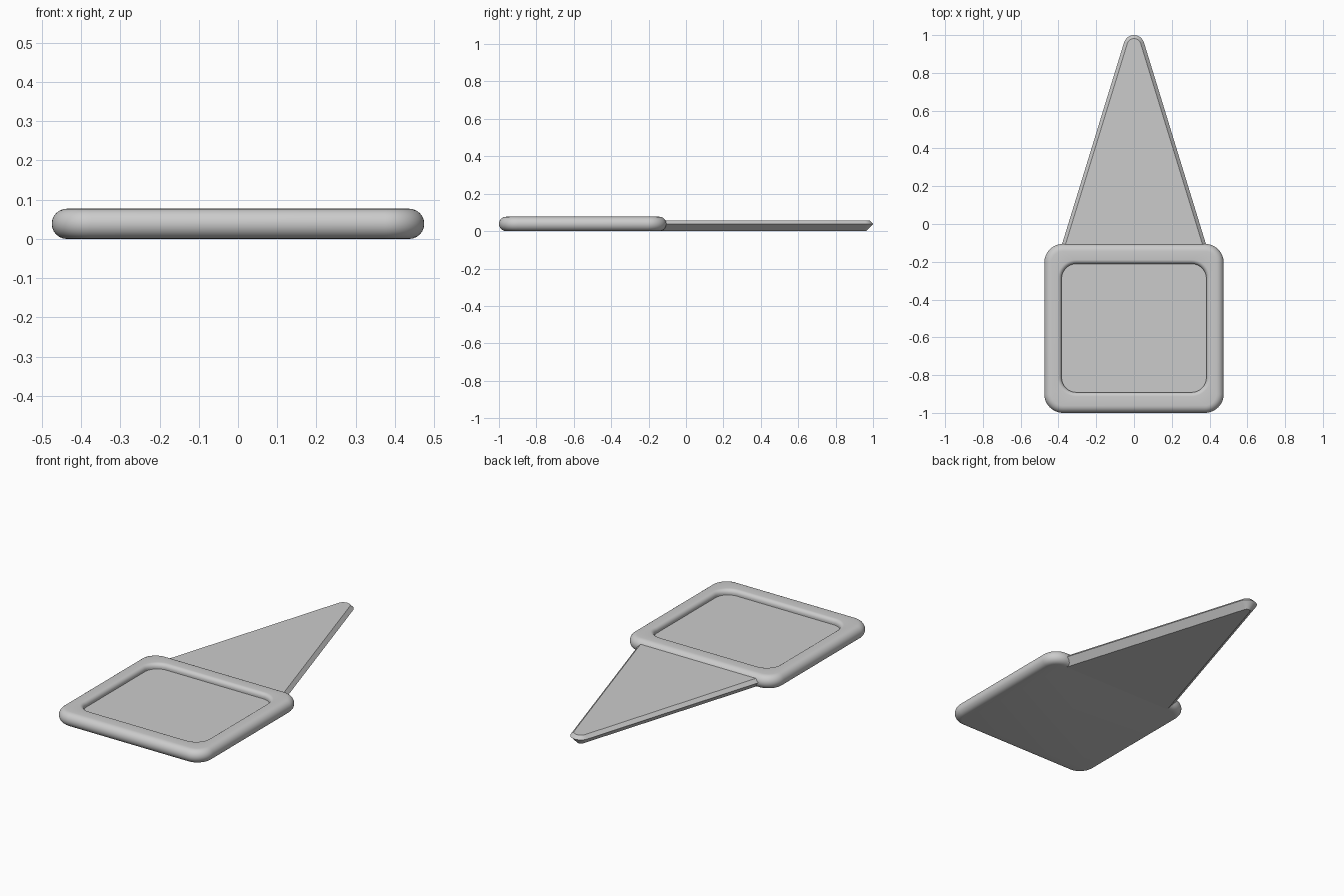
import bpy, bmesh
from math import sin, cos, pi, radians

cube = bpy.data.objects.get("Cube")
if cube:
    bpy.data.objects.remove(cube, do_unlink=True)

grey = bpy.data.materials.new("light grey")
grey.use_nodes = True
colour = (0.6, 0.6, 0.6, 1)
grey.diffuse_color = colour
grey.node_tree.nodes["Principled BSDF"].inputs["Base Color"].default_value = colour


def arc(cx, cy, r, start, end, steps):
    angles = [start + (end - start) * i / steps for i in range(steps + 1)]
    return [(cx + r * cos(a), cy + r * sin(a)) for a in angles]


def rounded_rect(hx, hy, cy, r):
    points = []
    for i, (sx, sy) in enumerate([(1, 1), (-1, 1), (-1, -1), (1, -1)]):
        points += arc(sx * (hx - r), cy + sy * (hy - r), r, i * pi / 2, (i + 1) * pi / 2, 12)
    return points


def loft(name, rings, angle):
    """Skin a stack of (outline, z) rings and cap both ends."""
    bm = bmesh.new()
    loops = [[bm.verts.new((x, y, z)) for x, y in outline] for outline, z in rings]
    for a, b in zip(loops, loops[1:]):
        for i in range(len(a)):
            j = (i + 1) % len(a)
            bm.faces.new((a[i], a[j], b[j], b[i]))
    bm.faces.new(loops[0][::-1])
    bm.faces.new(loops[-1])
    bmesh.ops.recalc_face_normals(bm, faces=bm.faces)
    mesh = bpy.data.meshes.new(name)
    bm.to_mesh(mesh)
    bm.free()
    mesh.materials.append(grey)
    obj = bpy.data.objects.new(name, mesh)
    bpy.context.collection.objects.link(obj)
    bpy.ops.object.select_all(action="DESELECT")
    obj.select_set(True)
    bpy.context.view_layer.objects.active = obj
    bpy.ops.object.shade_smooth_by_angle(angle=radians(angle))


# Tray: full-round rim, then a recess with a rolled lip and flat floor
rim = 0.0385
rings = []
for i in range(13):
    a = -pi / 2 + pi * i / 12
    inset = rim * (1 - cos(a))
    rings.append((rounded_rect(0.475 - inset, 0.4475 - inset, -0.5525, 0.1 - inset),
                  rim + rim * sin(a)))
lip = 0.022
for i in range(7):
    a = pi / 2 * i / 6
    inset = lip * sin(a)
    rings.append((rounded_rect(0.405 - inset, 0.362 - inset, -0.551, 0.1 - inset),
                  2 * rim - lip * (1 - cos(a))))
rings.append((rounded_rect(0.405 - lip, 0.362 - lip, -0.551, 0.1 - lip), 0.048))
loft("tray", rings, 40)


# Tapered blade with a rounded tip and bevelled edges
def blade_outline(inset):
    slope = radians(17.1)
    r = 0.055 - inset
    tip = arc(0, 0.945, r, slope, pi - slope, 12)
    x, y = tip[0]
    back = -0.15
    base = x + (y - back) * sin(slope) / cos(slope)
    return [(base, back)] + tip + [(-base, back)]


loft("blade", [(blade_outline(0.036), 0), (blade_outline(0), 0.038),
               (blade_outline(0.018), 0.057)], 30)
